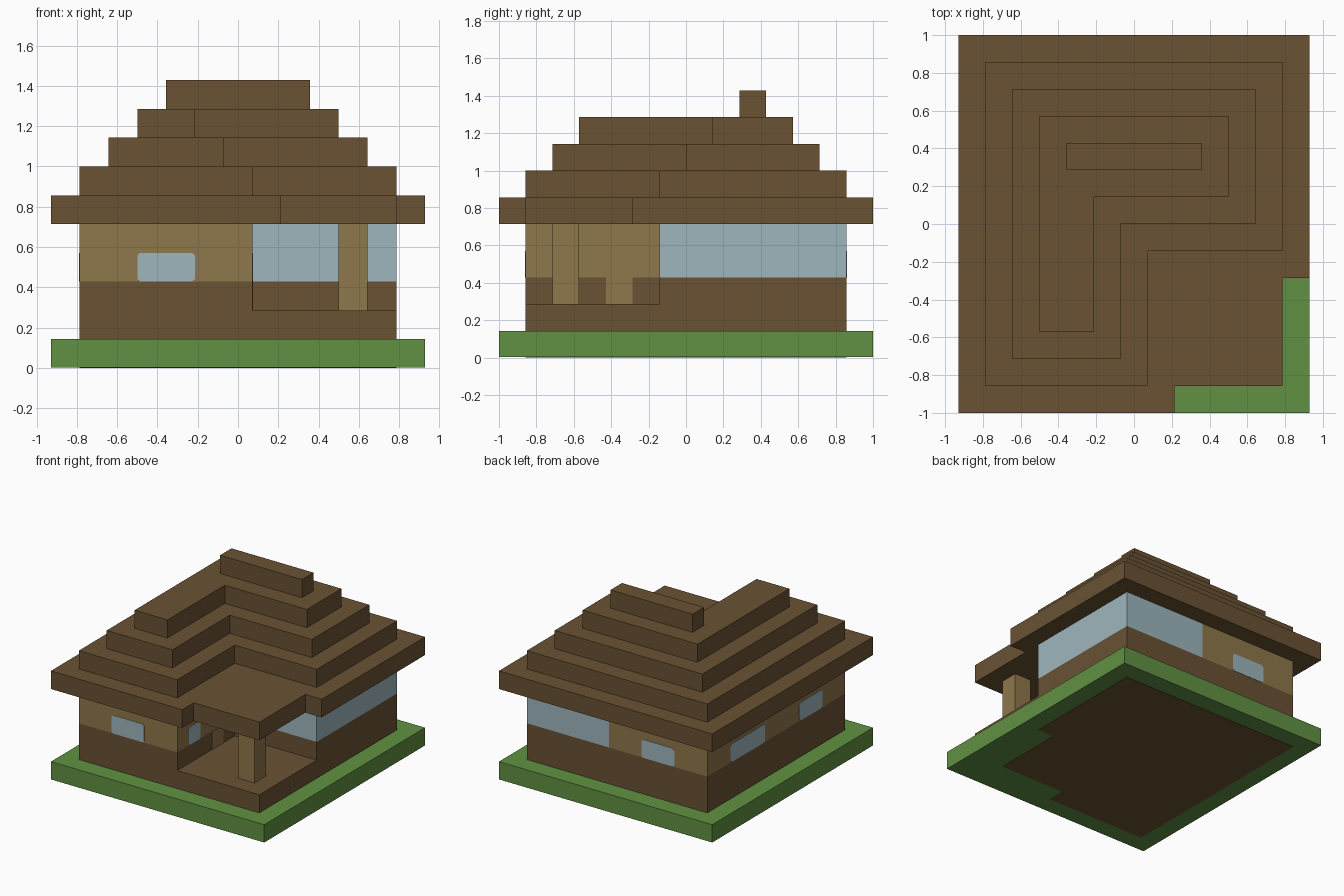
import bpy, bmesh
from mathutils import Matrix, Vector

U = 1 / 7        # one building block
THIN = 0.02      # panel thickness in blocks

cube = bpy.data.objects.get("Cube")
if cube:
    bpy.data.objects.remove(cube, do_unlink=True)


def material(name, r, g, b):
    mat = bpy.data.materials.new(name)
    mat.use_nodes = True
    mat.diffuse_color = (r, g, b, 1)
    mat.node_tree.nodes["Principled BSDF"].inputs["Base Color"].default_value = (r, g, b, 1)
    return mat


BROWN = material("brown_wood", .144, .084, .034)
TAN = material("tan_planks", .275, .184, .07)
GLASS = material("pale_blue_glass", .342, .468, .515)
GREEN = material("grass_green", .119, .283, .054)


def prism(name, points, z0, z1, mat, matrix=Matrix()):
    """Extrude an outline, all in blocks, then place it by matrix."""
    bm = bmesh.new()
    face = bm.faces.new([bm.verts.new((x, y, z0)) for x, y in points])
    top = bmesh.ops.extrude_face_region(bm, geom=[face])["geom"]
    bmesh.ops.translate(bm, vec=(0, 0, z1 - z0),
                        verts=[v for v in top if isinstance(v, bmesh.types.BMVert)])
    bm.transform(Matrix.Scale(U, 4) @ matrix)
    bmesh.ops.recalc_face_normals(bm, faces=bm.faces)
    mesh = bpy.data.meshes.new(name)
    bm.to_mesh(mesh)
    bm.free()
    mesh.materials.append(mat)
    obj = bpy.data.objects.new(name, mesh)
    bpy.context.collection.objects.link(obj)
    return obj


def rect(x0, x1, y0, y1):
    return [(x0, y0), (x1, y0), (x1, y1), (x0, y1)]


def ell(hx, hy, nx, ny):
    """Rectangle with its front left corner cut away at nx, ny."""
    return [(-hx, -hy), (nx, -hy), (nx, ny), (hx, ny), (hx, hy), (-hx, hy)]


def panel(name, normal, offset, a0, a1, z0, z1, mat, cut=0.1):
    """Thin panel with clipped corners, lying on an upright wall."""
    points = rect(a0, a1, z0, z1)
    if cut:
        points = [(a0 + cut, z0), (a1 - cut, z0), (a1, z0 + cut), (a1, z1 - cut),
                  (a1 - cut, z1), (a0 + cut, z1), (a0, z1 - cut), (a0, z0 + cut)]
    n = Vector(normal)
    along = Vector((abs(n.y), abs(n.x), 0))
    matrix = Matrix((along, (0, 0, 1), n)).transposed().to_4x4()
    prism(name, points, offset, offset + THIN, mat, matrix)


# Lawn, with the bare ground of the house showing beneath
prism("lawn", rect(-6.5, 6.5, -7, 7), THIN, 1, GREEN)
prism("underside_ground",
      [(-5.5, -6), (.5, -6), (.5, -5), (4.5, -5), (4.5, -1), (5.5, -1), (5.5, 6), (-5.5, 6)],
      0, THIN, BROWN)

# Walls and porch
prism("lower_walls", ell(5.5, 6, .5, -1), 1, 3, BROWN)
prism("porch_floor", rect(.5, 5.5, -6, -1), 1, 2, BROWN)
prism("upper_walls", rect(-5.5, .5, -6, 6), 3, 5, TAN)
prism("glass_room", rect(.5, 5.5, -1, 6), 3, 5, GLASS)
prism("porch_post", rect(3.5, 4.5, -5, -4), 2, 5, TAN)

# Windows and door
panel("front_window", (0, -1, 0), 6, -3.5, -1.5, 3, 4, GLASS)
panel("back_window", (0, 1, 0), 6, -3.5, -1.5, 3, 4, GLASS)
panel("side_window_back", (-1, 0, 0), 5.5, 1, 4, 3, 4, GLASS)
panel("side_window_front", (-1, 0, 0), 5.5, -4, -2, 3, 4, GLASS)
panel("porch_window", (1, 0, 0), .5, -5, -4, 3, 4, GLASS)
panel("door", (1, 0, 0), .5, -3, -2, 2, 3, TAN, cut=0)

# Stepped roof: the lowest tier also covers the porch
prism("roof_eaves",
      [(-6.5, -7), (1.5, -7), (1.5, -6), (5.5, -6), (5.5, -2), (6.5, -2), (6.5, 7), (-6.5, 7)],
      5, 6, BROWN)
for i in range(3):
    prism(f"roof_tier_{i + 1}", ell(5.5 - i, 6 - i, .5 - i, i - 1), 6 + i, 7 + i, BROWN)
prism("roof_ridge", rect(-2.5, 2.5, 2, 3), 9, 10, BROWN)
